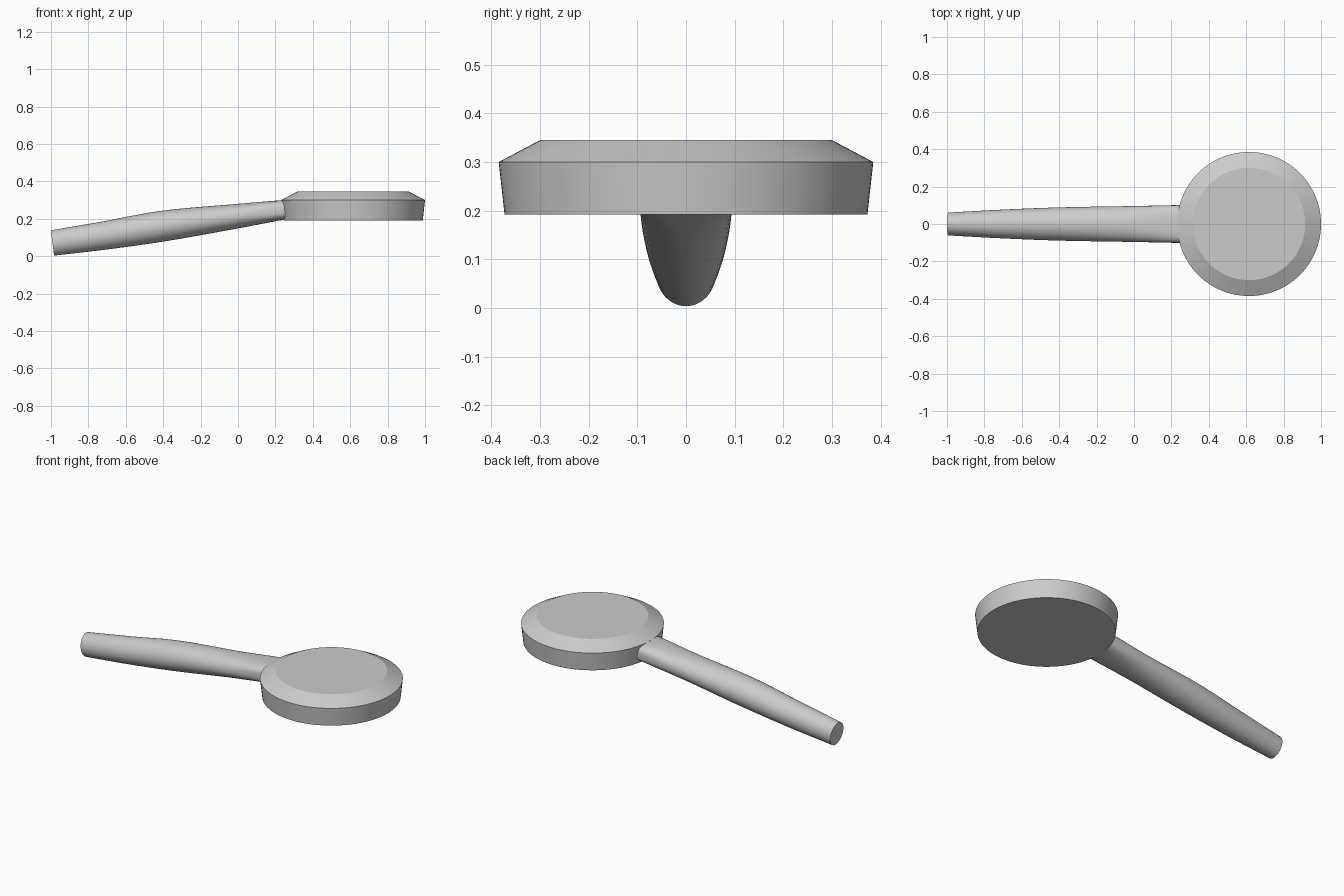
import bpy, bmesh, math
from mathutils import Vector

cube = bpy.data.objects.get("Cube")
if cube:
    bpy.data.objects.remove(cube, do_unlink=True)

grey = bpy.data.materials.new("plain_grey")
grey.use_nodes = True
grey.diffuse_color = (0.6, 0.6, 0.6, 1)
grey.node_tree.nodes["Principled BSDF"].inputs["Base Color"].default_value = (0.6, 0.6, 0.6, 1)


def loft(name, rings, smooth_angle):
    """Skin a list of closed rings and cap both ends."""
    bm = bmesh.new()
    loops = [[bm.verts.new(p) for p in ring] for ring in rings]
    n = len(loops[0])
    for a, b in zip(loops, loops[1:]):
        for i in range(n):
            j = (i + 1) % n
            bm.faces.new((a[i], a[j], b[j], b[i]))
    bm.faces.new(loops[0])
    bm.faces.new(loops[-1])
    bmesh.ops.recalc_face_normals(bm, faces=bm.faces)
    mesh = bpy.data.meshes.new(name)
    bm.to_mesh(mesh)
    bm.free()
    mesh.materials.append(grey)
    obj = bpy.data.objects.new(name, mesh)
    bpy.context.collection.objects.link(obj)
    bpy.ops.object.select_all(action='DESELECT')
    obj.select_set(True)
    bpy.context.view_layer.objects.active = obj
    bpy.ops.object.shade_smooth_by_angle(angle=math.radians(smooth_angle))
    return obj


def angles(n):
    return [math.tau * i / n for i in range(n)]


# Round head: flat face below, flared wall, chamfered top
HEAD_X = 0.615
head_profile = [(0.373, 0.192), (0.385, 0.30), (0.30, 0.345)]
loft("shower_head",
     [[(HEAD_X + r * math.cos(a), r * math.sin(a), z) for a in angles(96)]
      for r, z in head_profile], 20)

# Handle stations: x, centre z, half width, half height, tilt, squareness
stations = [
    (-0.992, 0.071, 0.061, 0.068, 0.13, 2.0),
    (-0.70, 0.113, 0.077, 0.076, 0.18, 2.0),
    (-0.39, 0.163, 0.089, 0.082, 0.16, 2.0),
    (0.00, 0.215, 0.096, 0.065, 0.12, 2.2),
    (0.24, 0.247, 0.101, 0.053, 0.0, 3.2),
    (0.30, 0.247, 0.101, 0.053, 0.0, 3.2),
]


def catmull(p0, p1, p2, p3, t):
    return [0.5 * (2 * b + (c - a) * t + (2 * a - 5 * b + 4 * c - d) * t * t
                   + (3 * b - a - 3 * c + d) * t ** 3)
            for a, b, c, d in zip(p0, p1, p2, p3)]


def section(x, z, wide, high, tilt, power):
    """Superellipse leaning along the handle."""
    ring = []
    for a in angles(48):
        c, s = math.cos(a), math.sin(a)
        y = math.copysign(abs(c) ** (2 / power), c) * wide
        h = math.copysign(abs(s) ** (2 / power), s) * high
        ring.append(Vector((x - h * math.sin(tilt), y, z + h * math.cos(tilt))))
    return ring


rings = []
last = len(stations) - 1
for k in range(last):
    near = [stations[min(max(k + d, 0), last)] for d in (-1, 0, 1, 2)]
    rings += [section(*catmull(*near, i / 6)) for i in range(6)]
rings.append(section(*stations[-1]))
loft("handle", rings, 35)
